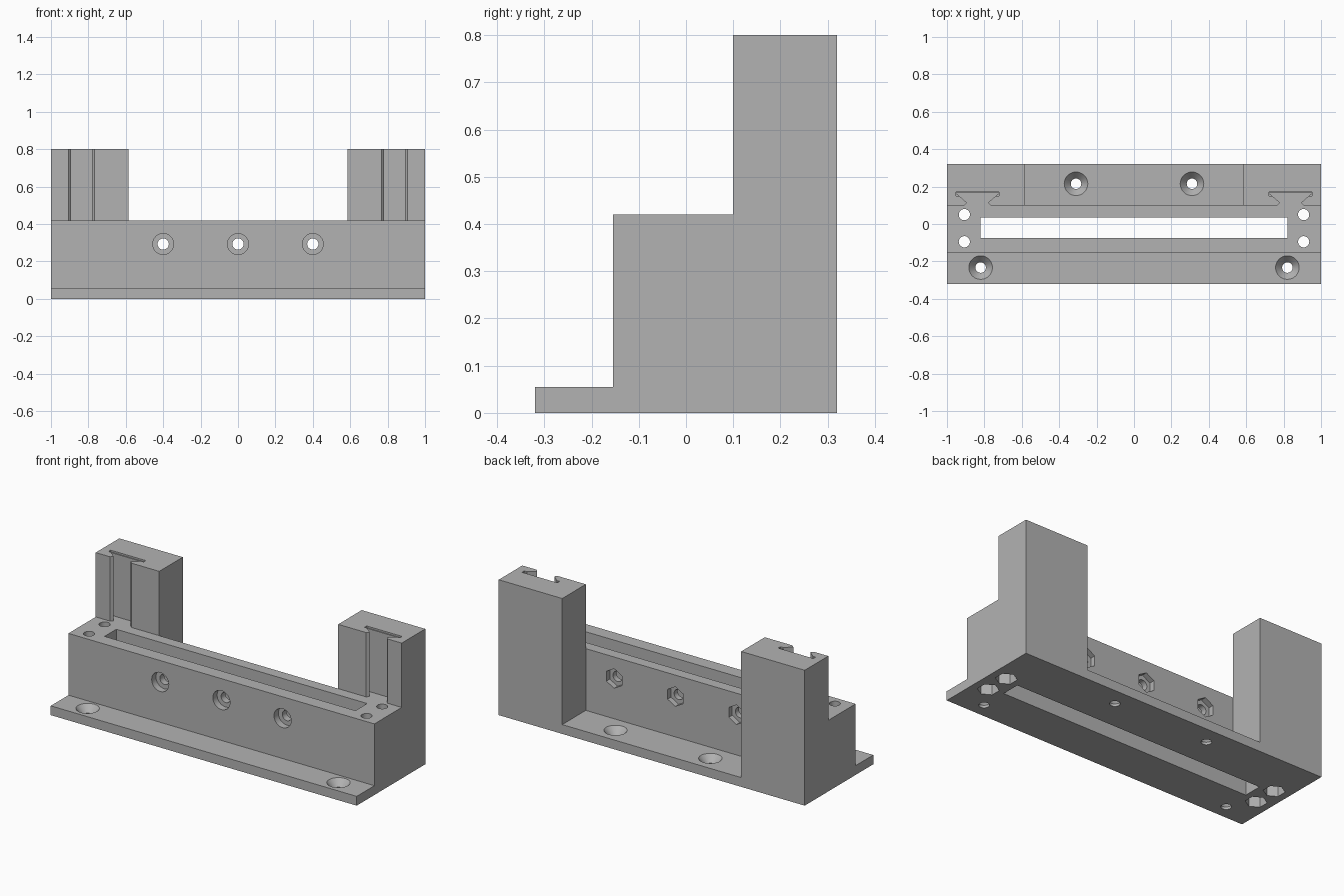
import bpy
import bmesh
import math
from mathutils import Matrix, Vector

default = bpy.data.objects.get("Cube")
if default:
    bpy.data.objects.remove(default, do_unlink=True)

grey = bpy.data.materials.new("mid_grey")
grey.use_nodes = True
colour = (0.45, 0.45, 0.45, 1)
grey.diffuse_color = colour
grey.node_tree.nodes["Principled BSDF"].inputs["Base Color"].default_value = colour


def make_object(name, bm):
    bmesh.ops.recalc_face_normals(bm, faces=bm.faces)
    mesh = bpy.data.meshes.new(name)
    bm.to_mesh(mesh)
    bm.free()
    mesh.materials.append(grey)
    obj = bpy.data.objects.new(name, mesh)
    bpy.context.collection.objects.link(obj)
    return obj


def prism(name, points, offset):
    """Closed polygon swept along an offset."""
    bm = bmesh.new()
    face = bm.faces.new([bm.verts.new(p) for p in points])
    swept = bmesh.ops.extrude_face_region(bm, geom=[face])["geom"]
    bmesh.ops.translate(bm, vec=offset,
                        verts=[v for v in swept if isinstance(v, bmesh.types.BMVert)])
    return make_object(name, bm)


def box(name, x0, x1, y0, y1, z0, z1):
    corners = [(x0, y0, z0), (x1, y0, z0), (x1, y1, z0), (x0, y1, z0)]
    return prism(name, corners, (0, 0, z1 - z0))


def drill(name, start, end, r1, r2=None, sides=32, turn=0):
    """Round, conical or hexagonal cutter between two points."""
    start, end = Vector(start), Vector(end)
    axis = end - start
    bm = bmesh.new()
    place = (Matrix.Translation((start + end) / 2)
             @ Vector((0, 0, 1)).rotation_difference(axis).to_matrix().to_4x4()
             @ Matrix.Rotation(turn, 4, 'Z'))
    bmesh.ops.create_cone(bm, cap_ends=True, segments=sides, radius1=r1,
                          radius2=r1 if r2 is None else r2,
                          depth=axis.length, matrix=place)
    return make_object(name, bm)


# Stepped body: mounting flange, main block and tall rear part
profile = [(-0.32, 0), (0.32, 0), (0.32, 0.8), (0.1, 0.8),
           (0.1, 0.42), (-0.155, 0.42), (-0.155, 0.055), (-0.32, 0.055)]
body = prism("bracket_body", [(-1, y, z) for y, z in profile], (2, 0, 0))


def cut(cutter):
    cutter.hide_render = True
    mod = body.modifiers.new("cut", 'BOOLEAN')
    mod.operation = 'DIFFERENCE'
    mod.solver = 'EXACT'
    mod.object = cutter
    bpy.context.view_layer.objects.active = body
    bpy.ops.object.modifier_apply(modifier=mod.name)
    bpy.data.objects.remove(cutter, do_unlink=True)


# Gap between the two posts, and the long slot through the block
cut(box("post_gap", -0.585, 0.585, 0.1, 0.4, 0.055, 0.9))
cut(box("long_slot", -0.82, 0.82, -0.075, 0.035, -0.1, 0.5))

# Dovetail grooves in the posts, with a shallow relief at the top
half = [(0.07, 0.09), (0.07, 0.1), (0.056, 0.114), (0.115, 0.165)]
for side in (-1, 1):
    cx = side * 0.837
    outline = [(cx + x, y, 0.42) for x, y in half]
    outline += [(cx - x, y, 0.42) for x, y in reversed(half)]
    cut(prism("dovetail", outline, (0, 0, 0.5)))
    cut(box("relief", cx - 0.115, cx + 0.115, 0.15, 0.171, 0.79, 0.9))

# Vertical bolt holes with hexagonal nut pockets underneath
for x in (-0.907, 0.907):
    for y in (-0.095, 0.05):
        cut(drill("bolt_hole", (x, y, -0.1), (x, y, 0.5), 0.03))
        cut(drill("nut_pocket", (x, y, -0.1), (x, y, 0.06), 0.058, sides=6))

# Countersunk screw holes in the flanges
for x, y in ((-0.82, -0.233), (0.82, -0.233), (-0.31, 0.215), (0.31, 0.215)):
    cut(drill("screw_hole", (x, y, -0.1), (x, y, 0.1), 0.028))
    cut(drill("countersink", (x, y, 0.015), (x, y, 0.056), 0.028, 0.064))

# Cross bolts: round counterbore in front, hexagonal pocket behind
for x in (-0.4, 0, 0.4):
    z = 0.293
    cut(drill("cross_hole", (x, -0.2, z), (x, 0.15, z), 0.03))
    cut(drill("counterbore", (x, -0.2, z), (x, -0.115, z), 0.056))
    cut(drill("hex_pocket", (x, 0.068, z), (x, 0.15, z), 0.058, sides=6))

# Smooth only the hole walls
bpy.ops.object.select_all(action='DESELECT')
body.select_set(True)
bpy.context.view_layer.objects.active = body
bpy.ops.object.shade_smooth_by_angle(angle=math.radians(25))
